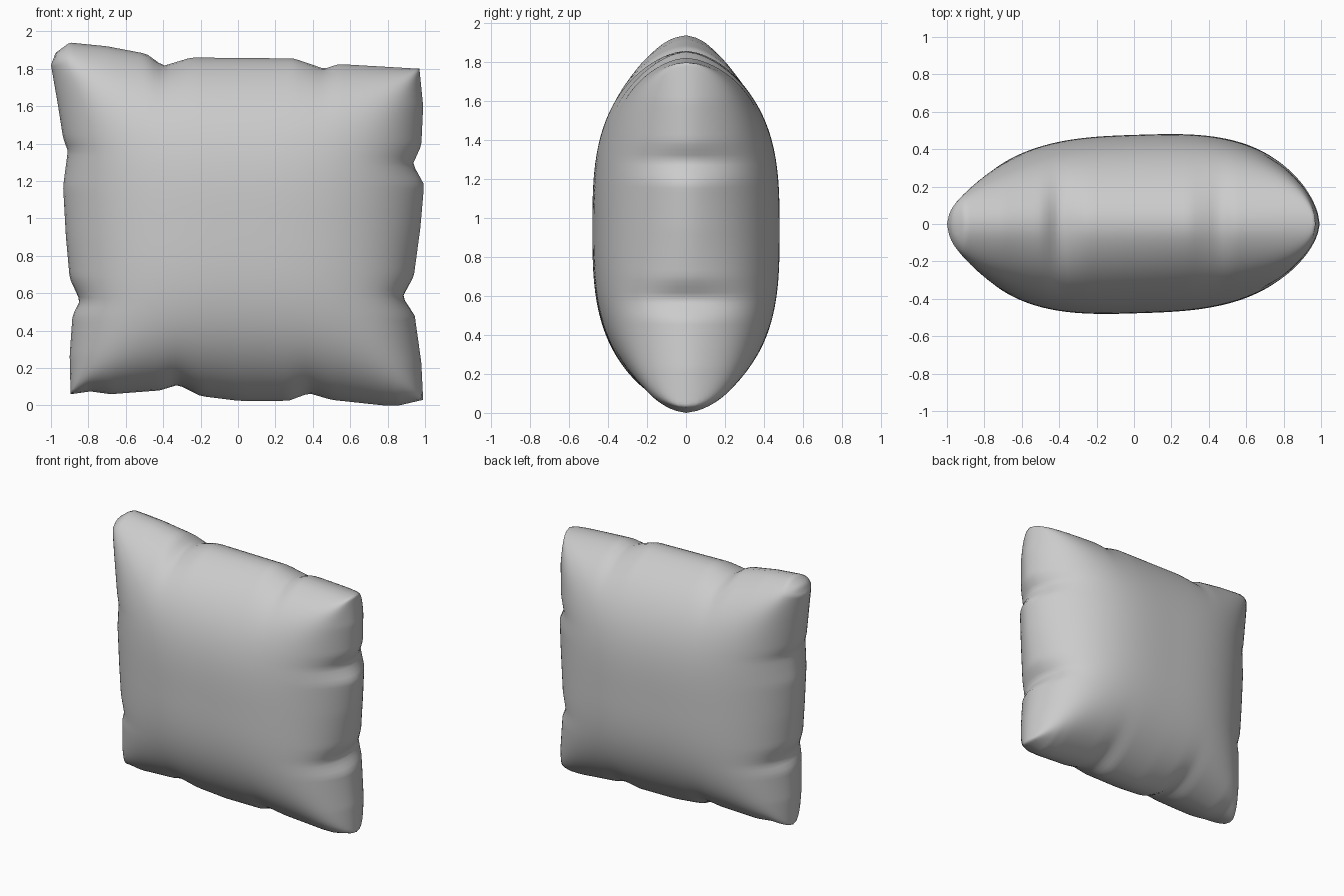
import bpy, bmesh, math

if "Cube" in bpy.data.objects:
    bpy.data.objects.remove(bpy.data.objects["Cube"])

# Puckered seam outline (x, z) in the front view, one polyline per side
LEFT = [(-.895, .06), (-.9, .27), (-.885, .48), (-.845, .56), (-.9, .68), (-.92, .9), (-.935, 1.17),
        (-.91, 1.36), (-.935, 1.43), (-.965, 1.62), (-1, 1.82), (-.975, 1.885)]
RIGHT = [(.99, .03), (.98, .23), (.945, .48), (.88, .58), (.94, .69), (.975, .95), (.995, 1.18),
         (.935, 1.29), (.98, 1.39), (.99, 1.6), (.97, 1.8)]
BOTTOM = [(-.895, .06), (-.79, .075), (-.68, .06), (-.42, .08), (-.32, .11), (-.2, .05), (0, .025),
          (.27, .025), (.38, .065), (.5, .03), (.78, 0), (.86, 0), (.99, .03)]
TOP = [(-.975, 1.885), (-.9, 1.94), (-.7, 1.92), (-.49, 1.88), (-.4, 1.815), (-.25, 1.86),
       (.3, 1.855), (.46, 1.8), (.54, 1.825), (.97, 1.8)]
N = 80          # grid divisions per side
DEPTH = 0.477   # half thickness


def along(pts, t, axis):
    """Point on a polyline at fraction t of its span along one axis."""
    goal = pts[0][axis] + t * (pts[-1][axis] - pts[0][axis])
    for a, b in zip(pts, pts[1:]):
        if goal <= b[axis] + 1e-9:
            break
    k = (goal - a[axis]) / (b[axis] - a[axis])
    return [a[i] + k * (b[i] - a[i]) for i in (0, 1)]


def spread(i):
    """Grid spacing that is denser towards the seam."""
    t = i / N
    return 0.35 * t + 0.65 * (0.5 - 0.5 * math.cos(math.pi * t))


def rise(t):
    """Inflation profile from seam (0) to middle (1)."""
    return max(1 - abs(2 * t - 1) ** 3, 0) ** 0.61


def point(i, j, side):
    u, v = spread(i), spread(j)
    mix = lambda a, b, t: a + (b - a) * t
    quad = lambda s, t, k: mix(mix(LEFT[0][k], RIGHT[0][k], s), mix(LEFT[-1][k], RIGHT[-1][k], s), t)
    pos = [quad(u, v, 0), quad(u, v, 1)]
    # each seam pucker fades out quickly towards the middle
    for pts, t, axis, fade, s, w in ((LEFT, v, 1, 1 - u, 0, v), (RIGHT, v, 1, u, 1, v),
                                     (BOTTOM, u, 0, 1 - v, u, 0), (TOP, u, 0, v, u, 1)):
        edge = along(pts, t, axis)
        for k in (0, 1):
            pos[k] += (edge[k] - quad(s, w, k)) * fade ** 14
    # soft minimum of both profiles keeps the corners full
    fu, fv = max(rise(u), 1e-5), max(rise(v), 1e-5)
    full = (fu ** -3.5 + fv ** -3.5 - 1) ** (-1 / 3.5)
    # slight skew: fuller at front left and back right
    y = side * DEPTH * full + 0.03 * (2 * u - 1) * full
    return pos[0], y, pos[1]


# Pillow: front and back panels welded along the seam
bm = bmesh.new()
for side in (-1, 1):
    grid = [[bm.verts.new(point(i, j, side)) for j in range(N + 1)] for i in range(N + 1)]
    for i in range(N):
        for j in range(N):
            bm.faces.new((grid[i][j], grid[i + 1][j], grid[i + 1][j + 1], grid[i][j + 1]))
bmesh.ops.remove_doubles(bm, verts=bm.verts, dist=1e-4)
bmesh.ops.recalc_face_normals(bm, faces=bm.faces)
mesh = bpy.data.meshes.new("pillow")
bm.to_mesh(mesh)
bm.free()
pillow = bpy.data.objects.new("pillow", mesh)
bpy.context.collection.objects.link(pillow)
mesh.shade_smooth()
